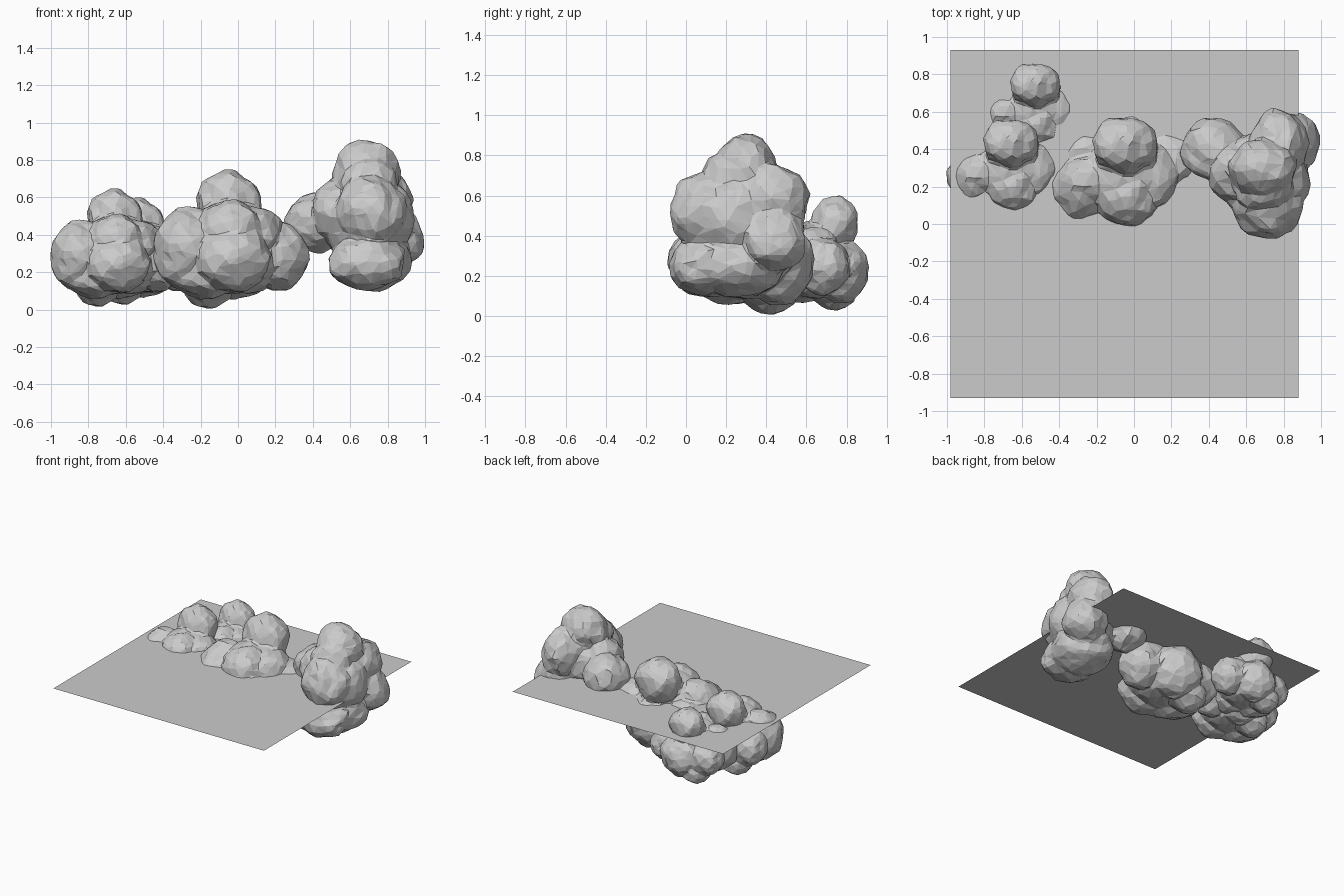
import bpy, bmesh
from mathutils import Vector, Matrix, noise

if "Cube" in bpy.data.objects:
    bpy.data.objects.remove(bpy.data.objects["Cube"])


def add_object(name, mesh):
    ob = bpy.data.objects.new(name, mesh)
    bpy.context.collection.objects.link(ob)
    return ob


def cloud_mesh(name, lumps, seed):
    """Fuse rough ellipsoid lumps (centre, radii) into one faceted skin."""
    bm = bmesh.new()
    for i, (centre, radii) in enumerate(lumps):
        new = bmesh.ops.create_icosphere(bm, subdivisions=4, radius=1)["verts"]
        for v in new:
            n = v.co.normalized()
            offset = Vector((seed, i * 3.1, 0))
            bump = 0.12 * noise.noise(n * 1.7 + offset) + 0.06 * noise.noise(n * 4 + offset)
            n = n * (1.0 + bump)
            v.co = Vector(centre) + Vector([n[k] * radii[k] for k in range(3)])
    raw = bpy.data.meshes.new(name + "_lumps")
    bm.to_mesh(raw)
    bm.free()
    helper = add_object(name + "_helper", raw)
    rem = helper.modifiers.new("fuse", "REMESH")
    rem.mode = "VOXEL"
    rem.voxel_size = 0.014
    dec = helper.modifiers.new("facet", "DECIMATE")
    dec.ratio = 0.05
    deps = bpy.context.evaluated_depsgraph_get()
    mesh = bpy.data.meshes.new_from_object(helper.evaluated_get(deps))
    mesh.name = name
    bpy.data.objects.remove(helper)
    mesh.shade_flat()
    return mesh


# Flat sheet cutting through the clouds
bm = bmesh.new()
bmesh.ops.create_grid(bm, x_segments=1, y_segments=1, size=0.93)
sheet_mesh = bpy.data.meshes.new("sheet")
bm.to_mesh(sheet_mesh)
bm.free()
sheet = add_object("sky_sheet", sheet_mesh)
sheet.location = (-0.05, 0, 0.42)

# Wide cloud: lumps in the middle cloud's position
wide = [
    ((-0.05, 0.42, 0.57), (0.175, 0.15, 0.17)),      # crown
    ((-0.05, 0.26, 0.38), (0.24, 0.22, 0.20)),       # body
    ((-0.05, 0.30, 0.26), (0.30, 0.25, 0.18)),       # belly
    ((-0.03, 0.09, 0.27), (0.20, 0.17, 0.18)),       # front
    ((-0.04, 0.15, 0.43), (0.17, 0.16, 0.15)),       # upper front
    ((-0.28, 0.20, 0.32), (0.17, 0.19, 0.21)),       # left
    ((-0.24, 0.24, 0.43), (0.17, 0.12, 0.12)),       # upper left
    ((-0.25, 0.38, 0.27), (0.17, 0.17, 0.18)),       # back left
    ((0.08, 0.26, 0.41), (0.16, 0.18, 0.14)),        # upper right
    ((0.20, 0.34, 0.29), (0.18, 0.18, 0.18)),        # right
    ((-0.01, 0.45, 0.26), (0.20, 0.19, 0.20)),       # back
    ((-0.16, 0.42, 0.12), (0.13, 0.14, 0.11)),       # underside
    ((-0.18, 0.20, 0.19), (0.17, 0.17, 0.13)),       # lower left
]
pivot = Vector((-0.05, 0.43, 0.01))
wide_mesh = cloud_mesh("wide_cloud", wide, 1.0)
wide_mesh.transform(Matrix.Translation(-pivot))
for name, loc, size in [("middle_cloud", pivot, 1.0),
                        ("left_cloud", (-0.66, 0.44, 0.02), 0.85),
                        ("back_cloud", (-0.53, 0.75, 0.03), 0.77)]:
    ob = add_object(name, wide_mesh)
    ob.location = loc
    ob.scale = (size,) * 3

# Tall cloud on the right
tall = [
    ((0.69, 0.30, 0.73), (0.18, 0.15, 0.18)),        # crown
    ((0.69, 0.22, 0.66), (0.16, 0.15, 0.16)),        # crown front
    ((0.77, 0.42, 0.58), (0.16, 0.19, 0.18)),        # upper back
    ((0.70, 0.25, 0.47), (0.23, 0.26, 0.25)),        # body
    ((0.71, 0.11, 0.52), (0.19, 0.19, 0.20)),        # front
    ((0.69, 0.09, 0.25), (0.21, 0.18, 0.14)),        # lower front
    ((0.71, 0.26, 0.27), (0.22, 0.24, 0.17)),        # base
    ((0.83, 0.44, 0.38), (0.165, 0.16, 0.17)),       # right knob
    ((0.42, 0.40, 0.47), (0.165, 0.17, 0.16)),       # left knob
    ((0.53, 0.28, 0.53), (0.14, 0.16, 0.16)),        # left shoulder
]
add_object("right_cloud", cloud_mesh("tall_cloud", tall, 9.0))
